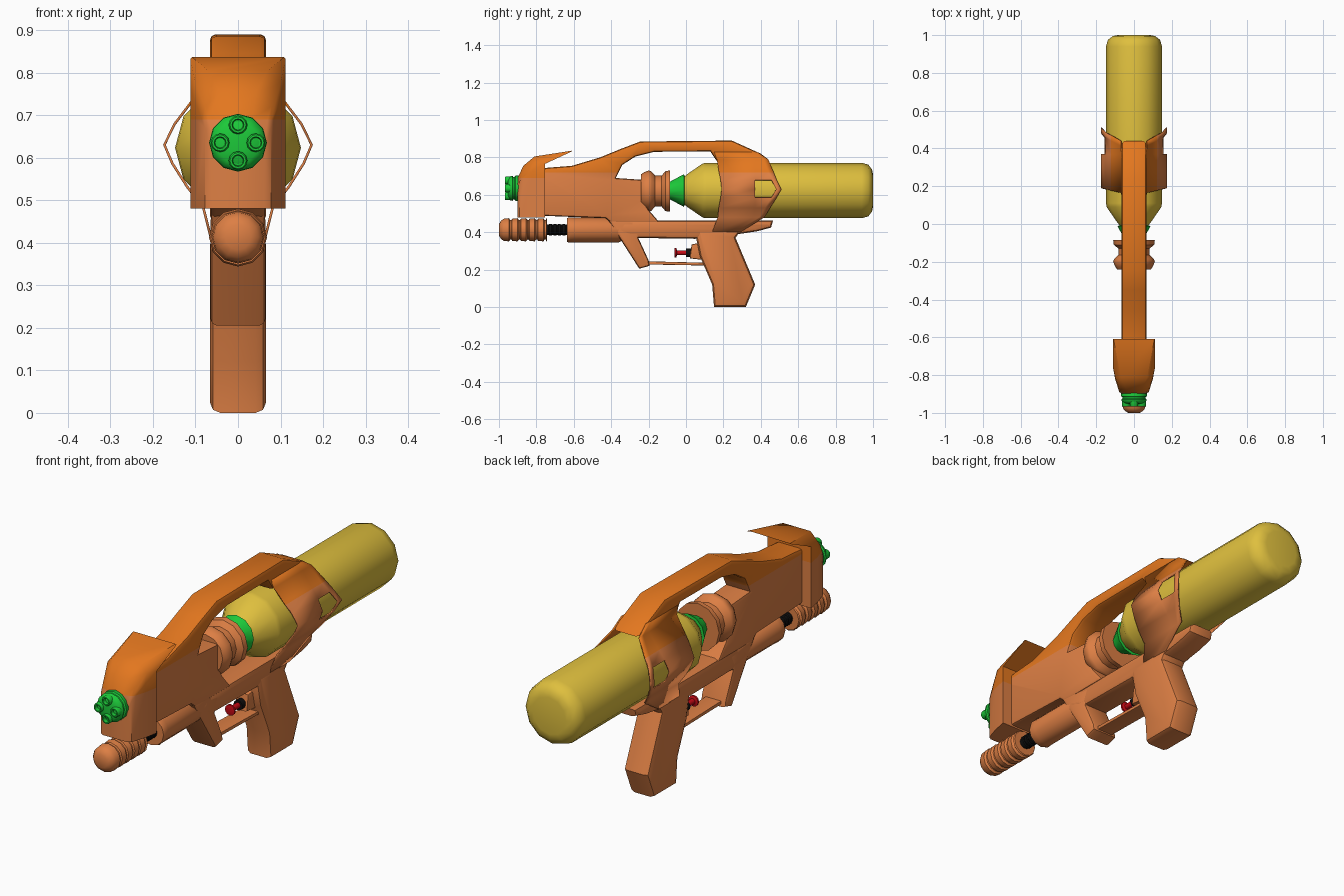
import bpy, bmesh, math
from mathutils import Vector

if "Cube" in bpy.data.objects:
    bpy.data.objects.remove(bpy.data.objects["Cube"])


def material(name, rgb):
    m = bpy.data.materials.new(name)
    m.diffuse_color = [(c / 255) ** 2.2 for c in rgb] + [1]
    m.use_nodes = True
    m.node_tree.nodes["Principled BSDF"].inputs["Base Color"].default_value = m.diffuse_color
    return m


PEACH = material("light orange", (220, 126, 70))
ORANGE = material("deep orange", (226, 118, 36))
YELLOW = material("tank yellow", (222, 190, 64))
GREEN = material("bright green", (34, 200, 60))
RED = material("trigger red", (196, 18, 28))
BLACK = material("black", (22, 22, 22))


def finish(name, bm, mat, split=None):
    """Make an object; faces above the split height become deep orange."""
    if split:
        bmesh.ops.bisect_plane(bm, geom=bm.verts[:] + bm.edges[:] + bm.faces[:],
                               plane_co=(0, 0, split), plane_no=(0, 0, 1))
        for f in bm.faces:
            f.material_index = int(f.calc_center_median().z > split)
    for f in bm.faces:
        f.smooth = True
    me = bpy.data.meshes.new(name)
    bm.to_mesh(me)
    bm.free()
    me.materials.append(mat)
    if split:
        me.materials.append(ORANGE)
    me.set_sharp_from_angle(angle=math.radians(40))
    ob = bpy.data.objects.new(name, me)
    bpy.context.collection.objects.link(ob)
    return ob


def lathe(name, mat, profile, z, x=0, n=12):
    """Turn (y, radius) points around an axis that runs along y."""
    bm = bmesh.new()
    rings = []
    for y, r in profile:
        rings.append([bm.verts.new((x + r * math.cos(2 * math.pi * k / n), y,
                                    z + r * math.sin(2 * math.pi * k / n))) for k in range(n)])
    for a, b in zip(rings, rings[1:]):
        for k in range(n):
            bm.faces.new((a[k], a[(k + 1) % n], b[(k + 1) % n], b[k]))
    bm.faces.new(rings[0])
    bm.faces.new(rings[-1])
    bmesh.ops.recalc_face_normals(bm, faces=bm.faces)
    return finish(name, bm, mat)


def slab(name, mat, outline, half, bevel, split=None):
    """Extrude a (y, z) outline across x and round its side edges."""
    bm = bmesh.new()
    f = bm.faces.new([bm.verts.new((-half, y, z)) for y, z in outline])
    ext = bmesh.ops.extrude_face_region(bm, geom=[f])
    for v in [g for g in ext["geom"] if isinstance(g, bmesh.types.BMVert)]:
        v.co.x = half
    bmesh.ops.recalc_face_normals(bm, faces=bm.faces)
    rim = [e for e in bm.edges if abs(e.verts[0].co.x - e.verts[1].co.x) < 1e-5]
    bmesh.ops.bevel(bm, geom=rim, offset=bevel, segments=2, profile=0.5,
                    affect='EDGES', clamp_overlap=True)
    return finish(name, bm, mat, split)


# body with the carrying handle
slab("body_and_handle", PEACH, [
    (-.82, .49), (-.82, .73), (-.74, .745), (-.61, .755), (-.46, .80), (-.35, .845),
    (-.245, .885), (.245, .89), (.40, .82), (.44, .79), (.30, .765), (.165, .78),
    (.13, .832), (-.17, .83), (-.27, .805), (-.34, .76), (-.375, .69), (-.23, .68),
    (-.23, .57), (-.20, .52), (-.14, .45), (-.40, .45), (-.43, .475)], .066, .014, .72)

# rail, grip, trigger guard
slab("lower_rail", PEACH, [
    (-.38, .40), (-.30, .37), (.05, .365), (.28, .39), (.38, .405), (.455, .425),
    (.465, .462), (-.34, .462)], .065, .025)
slab("grip", PEACH, [
    (.05, .39), (.075, .27), (.14, .12), (.15, .0), (.32, .0), (.37, .12),
    (.265, .37), (.30, .42), (.06, .42)], .066, .028)
slab("guard_front", PEACH, [
    (-.42, .47), (-.25, .205), (-.195, .22), (-.20, .25), (-.255, .37),
    (-.22, .45)], .065, .015)
slab("guard_bar", PEACH, [(-.23, .228), (.11, .222), (.11, .237), (-.23, .245)], .04, .004)

# front cowl with raised rear crest: (lower y, upper y, half width, mid z, top z, chamfer)
bm = bmesh.new()
rings = []
for yb, yt, w, zm, zt, c in [(-.90, -.90, .062, .62, .69, .03), (-.89, -.87, .078, .67, .755, .035),
                             (-.82, -.81, .10, .73, .805, .03), (-.755, -.61, .112, .765, .836, .004)]:
    half = [(w, yb, .48), (w, yb, zm), (w, yt, zt - c), (w - c, yt, zt)]
    pts = [(-x, y, z) for x, y, z in half] + half[::-1]
    rings.append([bm.verts.new(p) for p in pts])
for a, b in zip(rings, rings[1:]):
    for k in range(8):
        bm.faces.new((a[k], a[(k + 1) % 8], b[(k + 1) % 8], b[k]))
for r in (rings[0], rings[-1]):
    bm.faces.new((r[0], r[1], r[6], r[7]))
    bm.faces.new(r[1:7])
bmesh.ops.recalc_face_normals(bm, faces=bm.faces)
finish("front_cowl", bm, PEACH, .69)

# tank holder shell with a window on each side: (z, x, front y, rear y)
rows = [(.83, .066, .15, .38), (.79, .07, .165, .44), (.73, .114, .175, .465),
        (.68, .152, .185, .485), (.63, .176, .19, .51), (.585, .157, .185, .485),
        (.53, .122, .175, .45), (.48, .084, .17, .42), (.40, .064, .14, .29)]
bm = bmesh.new()
for s in (1, -1):
    grid = [[bm.verts.new((s * x, y, z)) for y in (y0, min(.37, y1 - .06), y1 - .028, y1)]
            for z, x, y0, y1 in rows]
    for i in range(len(rows) - 1):
        for j in range(3):
            if j == 1 and i in (3, 4):
                continue
            q = [grid[i + 1][j], grid[i + 1][j + 1], grid[i][j + 1], grid[i][j]]
            bm.faces.new(q if s > 0 else q[::-1])
holder = finish("tank_holder", bm, PEACH, .72)
mod = holder.modifiers.new("thickness", 'SOLIDIFY')
mod.thickness = .006

# water tank, cap and connector spool
lathe("water_tank", YELLOW, [(-.015, .07), (.01, .09), (.09, .145), (.11, .148), (.94, .148),
                             (.975, .138), (.995, .112), (1.0, .085)], .623)
lathe("tank_cap", GREEN, [(-.11, .042), (-.09, .045), (-.01, .088), (-.008, .07)], .623)
lathe("connector_spool", PEACH, [(-.24, .09), (-.225, .10), (-.20, .11), (-.185, .105),
                                 (-.165, .083), (-.13, .083), (-.11, .107), (-.085, .11),
                                 (-.085, .05)], .62)

# pump: ridged grip, rod and tube
prof = [(-1.0, .03), (-.99, .048)]
for i in range(5):
    y = -.975 + i * .046
    prof += [(y, .059), (y + .028, .062), (y + .035, .053), (y + .042, .053)]
prof += [(-.748, .062), (-.742, .058), (-.742, .03)]
lathe("pump_grip", PEACH, prof, .413)
rod = [(-.76, .027)]
for i in range(5):
    y = -.735 + i * .024
    rod += [(y, .027), (y + .004, .031), (y + .016, .031), (y + .02, .027)]
lathe("pump_rod", BLACK, rod, .413)
lathe("pump_tube", PEACH, [(-.635, .035), (-.635, .064), (-.625, .068), (-.60, .066),
                           (-.36, .066), (-.30, .04)], .412)

# muzzle with four nozzles
lathe("muzzle", GREEN, [(-.88, .06), (-.895, .068), (-.912, .068), (-.916, .061), (-.924, .061),
                        (-.928, .067), (-.94, .064), (-.95, .05), (-.953, .02)], .635)
for k in range(4):
    a = k * math.pi / 2
    lathe("nozzle", GREEN, [(-.935, .022), (-.962, .022), (-.967, .019), (-.967, .014),
                            (-.95, .012)], .635 + .042 * math.sin(a), .042 * math.cos(a))

# trigger
lathe("trigger_button", RED, [(-.062, .018), (-.06, .025), (-.052, .025), (-.048, .013),
                              (.01, .013)], .29)
lathe("trigger_collar", BLACK, [(0, .018), (0, .023), (.03, .023)], .29)
slab("trigger_housing", PEACH, [(.02, .26), (.11, .25), (.11, .35), (.03, .335)], .032, .008)
